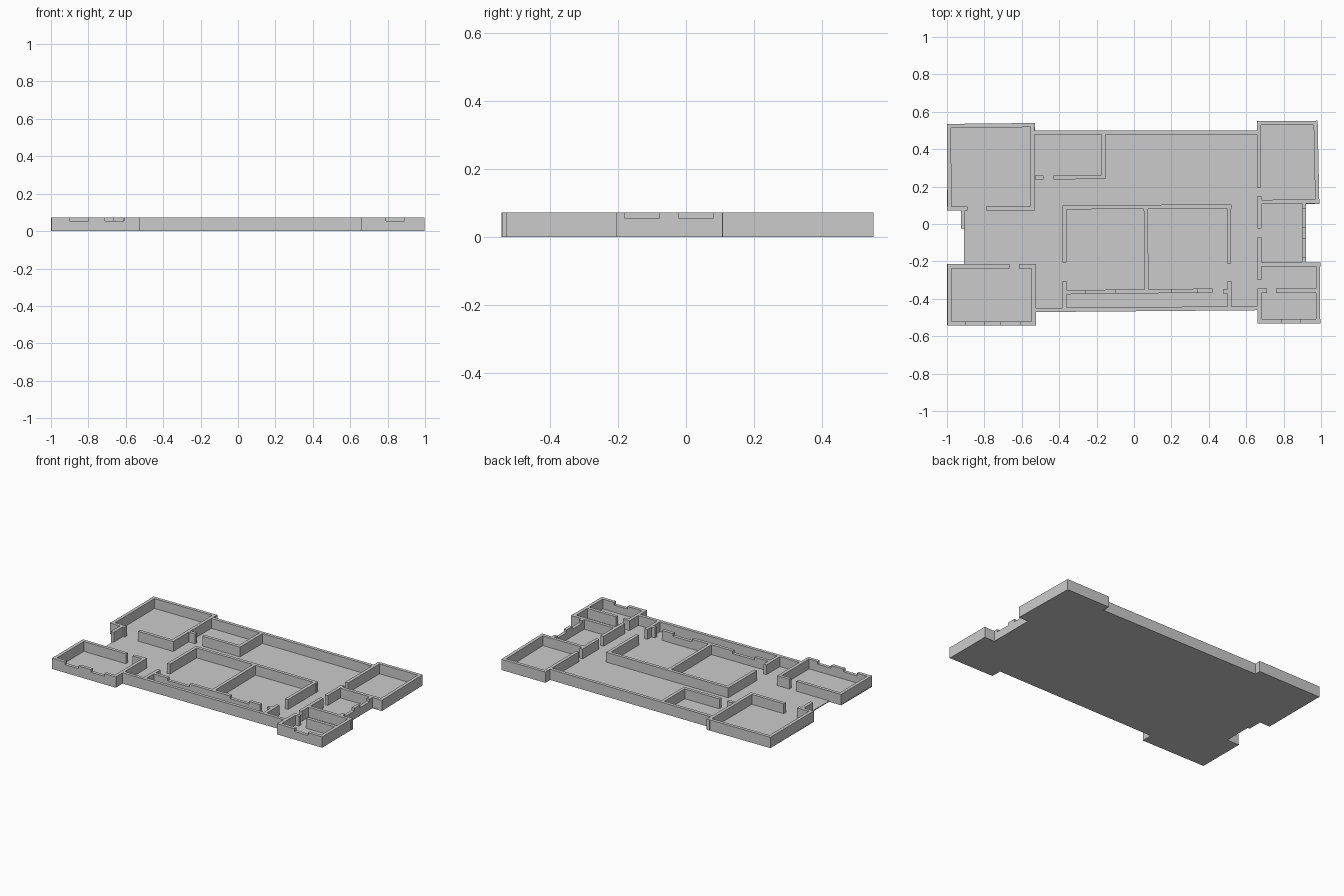
import bpy, bmesh
from mathutils import Vector

if "Cube" in bpy.data.objects:
    bpy.data.objects.remove(bpy.data.objects["Cube"])

FLOOR, TOP, SILL, T = 0.006, 0.072, 0.054, 0.022


def new_object(name, bm):
    bmesh.ops.recalc_face_normals(bm, faces=bm.faces)
    mesh = bpy.data.meshes.new(name)
    bm.to_mesh(mesh)
    bm.free()
    ob = bpy.data.objects.new(name, mesh)
    bpy.context.collection.objects.link(ob)


def add_prism(bm, points, z0, z1):
    face = bm.faces.new([bm.verts.new((x, y, z0)) for x, y in points])
    new = bmesh.ops.extrude_face_region(bm, geom=[face], use_keep_orig=True)
    verts = [v for v in new["geom"] if isinstance(v, bmesh.types.BMVert)]
    bmesh.ops.translate(bm, verts=verts, vec=(0, 0, z1 - z0))


def add_wall(bm, x0, y0, x1, y1, windows=()):
    """Wall along a centre line; windows are (start, end) along its main axis."""
    a, b = Vector((x0, y0)), Vector((x1, y1))
    axis = 0 if abs(x1 - x0) > abs(y1 - y0) else 1
    d = (b - a).normalized()
    n = Vector((-d.y, d.x)) * T / 2
    cuts, low = [a[axis]], []
    for s, e in windows:
        cuts += [s, e]
        low.append((s, e))
    cuts.append(b[axis])
    for s, e in zip(cuts, cuts[1:]):
        p = a.lerp(b, (s - a[axis]) / (b[axis] - a[axis]))
        q = a.lerp(b, (e - a[axis]) / (b[axis] - a[axis]))
        top = SILL if (s, e) in low else TOP
        add_prism(bm, [p + n, p - n, q - n, q + n], 0, top)


def walls(name, *runs):
    bm = bmesh.new()
    for run in runs:
        add_wall(bm, *run)
    new_object(name, bm)


# floor slab following the outline of the building
bm = bmesh.new()
add_prism(bm, [(-1, -.54), (-.53, -.54), (-.53, -.47), (.665, -.46), (.665, -.53),
               (.995, -.53), (.995, -.205), (.915, -.205), (.915, .108), (.985, .108),
               (.98, .55), (.66, .55), (.66, .495), (-.53, .5), (-.53, .54),
               (-1, .535), (-1, .075), (-.91, .075), (-.91, -.215), (-1, -.215)],
          0, FLOOR)
new_object("floor", bm)

# back left room
walls("back_left_room_walls",
      (-.987, .075, -.989, .535), (-1, .524, -.53, .529), (-.543, .075, -.543, .54),
      (-1, .083, -.89, .083), (-.79, .083, -.53, .083))
walls("left_entrance_stub", (-.914, -.025, -.914, .075))

# front left room with two front windows
walls("front_left_room_walls",
      (-.987, -.54, -.987, -.215), (-.998, -.533, -.53, -.533, ((-.9, -.8), (-.71, -.61))),
      (-.536, -.543, -.536, -.215), (-.998, -.226, -.665, -.226), (-.615, -.226, -.526, -.226))

# long outer walls
walls("front_wall", (-.53, -.46, .665, -.45))
walls("back_wall", (-.54, .489, .665, .489))

# small storage room against the back wall
walls("storage_room_walls",
      (-.164, .24, -.164, .489), (-.43, .249, -.153, .252), (-.53, .249, -.485, .249))

# central pair of rooms and the corridor in front of them
walls("central_room_walls",
      (-.372, -.205, -.372, .1), (-.383, .089, .52, .094), (.507, -.21, .507, .1),
      (.067, -.36, .063, .085), (-.372, -.365, .42, -.356, ((-.26, -.1), (.2, .34))),
      (-.372, -.455, -.372, -.305), (.511, -.45, .511, -.305), (.475, -.36, .511, -.36))

# front right rooms with one front window
walls("front_right_room_walls",
      (.672, -.53, .672, -.345), (.661, -.52, .996, -.52, ((.79, .89),)),
      (.984, -.53, .984, -.205), (.661, -.217, .996, -.217),
      (.76, -.357, .984, -.357), (.661, -.357, .71, -.357), (.672, -.3, .672, -.21))

# middle right room with two side windows
walls("middle_right_room_walls",
      (.672, -.21, .672, -.07), (.672, -.025, .672, .15),
      (.909, -.21, .909, .118, ((-.18, -.08), (-.02, .08))))

# back right room
walls("back_right_room_walls",
      (.668, .195, .668, .55), (.657, .539, .98, .541), (.98, .107, .971, .552),
      (.672, .118, .99, .121))
